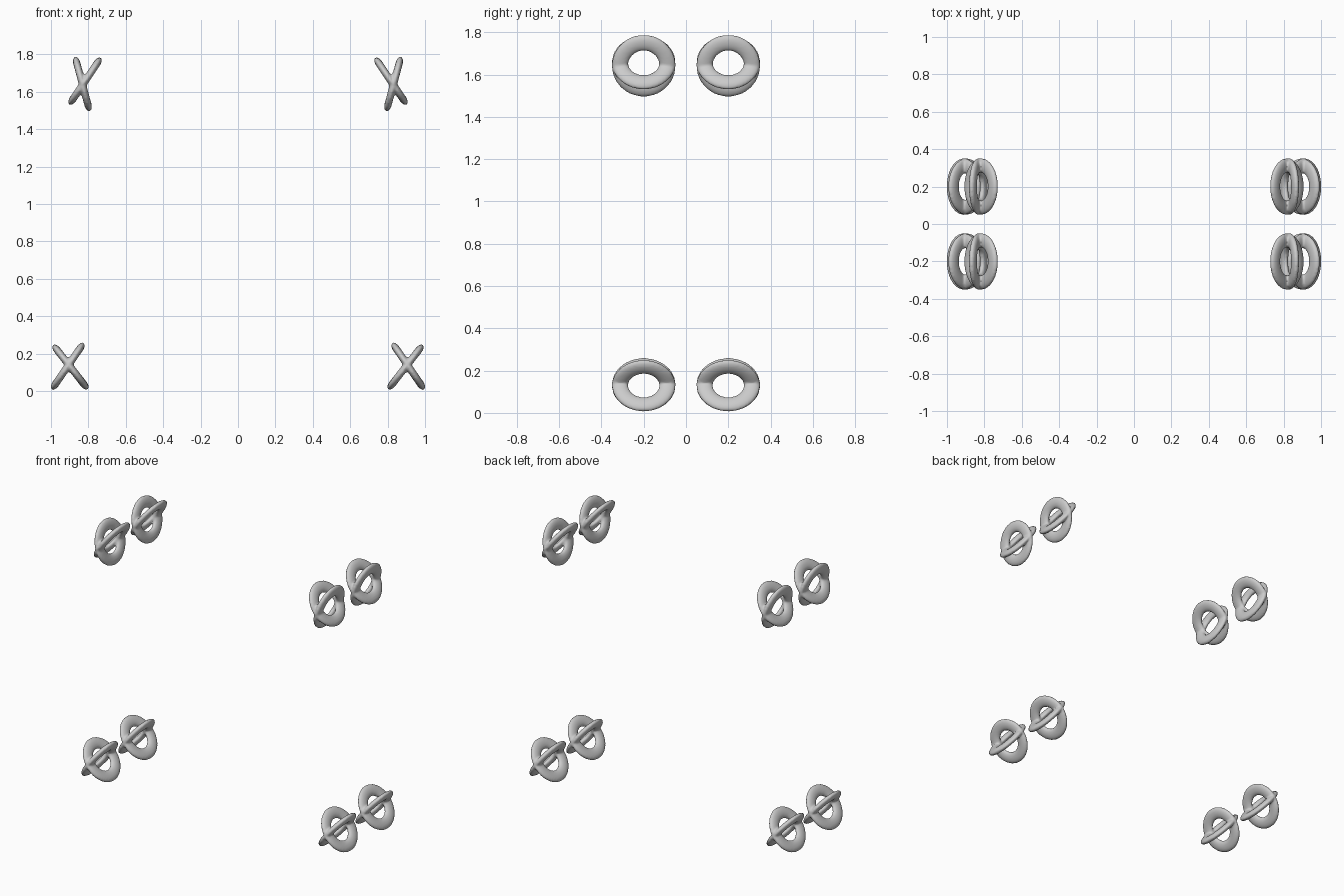
import bpy, bmesh, math
from mathutils import Matrix, Vector

if "Cube" in bpy.data.objects:
    bpy.data.objects.remove(bpy.data.objects["Cube"])

R_MAJOR, R_TUBE, FLAT = 0.1125, 0.039, 0.5


def add_ring(bm, lo, hi, y, major=48, minor=16):
    """Flattened ring seen edge-on from the front, running from lo to hi in (x, z)."""
    a, b = Vector((lo[0], y, lo[1])), Vector((hi[0], y, hi[1]))
    u = (b - a).normalized()
    v = Vector((0, 1, 0))
    n = u.cross(v)
    c = (a + b) / 2
    grid = []
    for i in range(major):
        t = 2 * math.pi * i / major
        radial = u * math.cos(t) + v * math.sin(t)
        row = []
        for j in range(minor):
            p = 2 * math.pi * j / minor
            pos = c + radial * (R_MAJOR + R_TUBE * math.cos(p)) + n * (R_TUBE * FLAT * math.sin(p))
            row.append(bm.verts.new(pos))
        grid.append(row)
    for i in range(major):
        for j in range(minor):
            k, m = (i + 1) % major, (j + 1) % minor
            bm.faces.new((grid[i][j], grid[k][j], grid[k][m], grid[i][m]))


def crossed_rings(name, ring_a, ring_b):
    bm = bmesh.new()
    add_ring(bm, *ring_a, 0.2)
    add_ring(bm, *ring_b, 0.2)
    bmesh.ops.recalc_face_normals(bm, faces=bm.faces)
    me = bpy.data.meshes.new(name)
    bm.to_mesh(me)
    bm.free()
    ob = bpy.data.objects.new(name, me)
    bpy.context.collection.objects.link(ob)
    # fuse the two rings with a soft joint
    rm = ob.modifiers.new("fuse", 'REMESH')
    rm.mode = 'VOXEL'
    rm.voxel_size = 0.007
    rm.use_smooth_shade = True
    sm = ob.modifiers.new("soften", 'SMOOTH')
    sm.factor = 0.5
    sm.iterations = 3
    # repeat left/right and front/back
    mi = ob.modifiers.new("mirror", 'MIRROR')
    mi.use_axis = (True, True, False)
    mi.use_mirror_merge = False
    return ob


# lower four ring pairs
crossed_rings("lower_crossed_rings",
              ((-0.995, 0.010), (-0.826, 0.256)),
              ((-0.803, 0.010), (-0.988, 0.247)))
# upper four ring pairs
crossed_rings("upper_crossed_rings",
              ((-0.900, 1.535), (-0.735, 1.780)),
              ((-0.794, 1.500), (-0.870, 1.784)))
